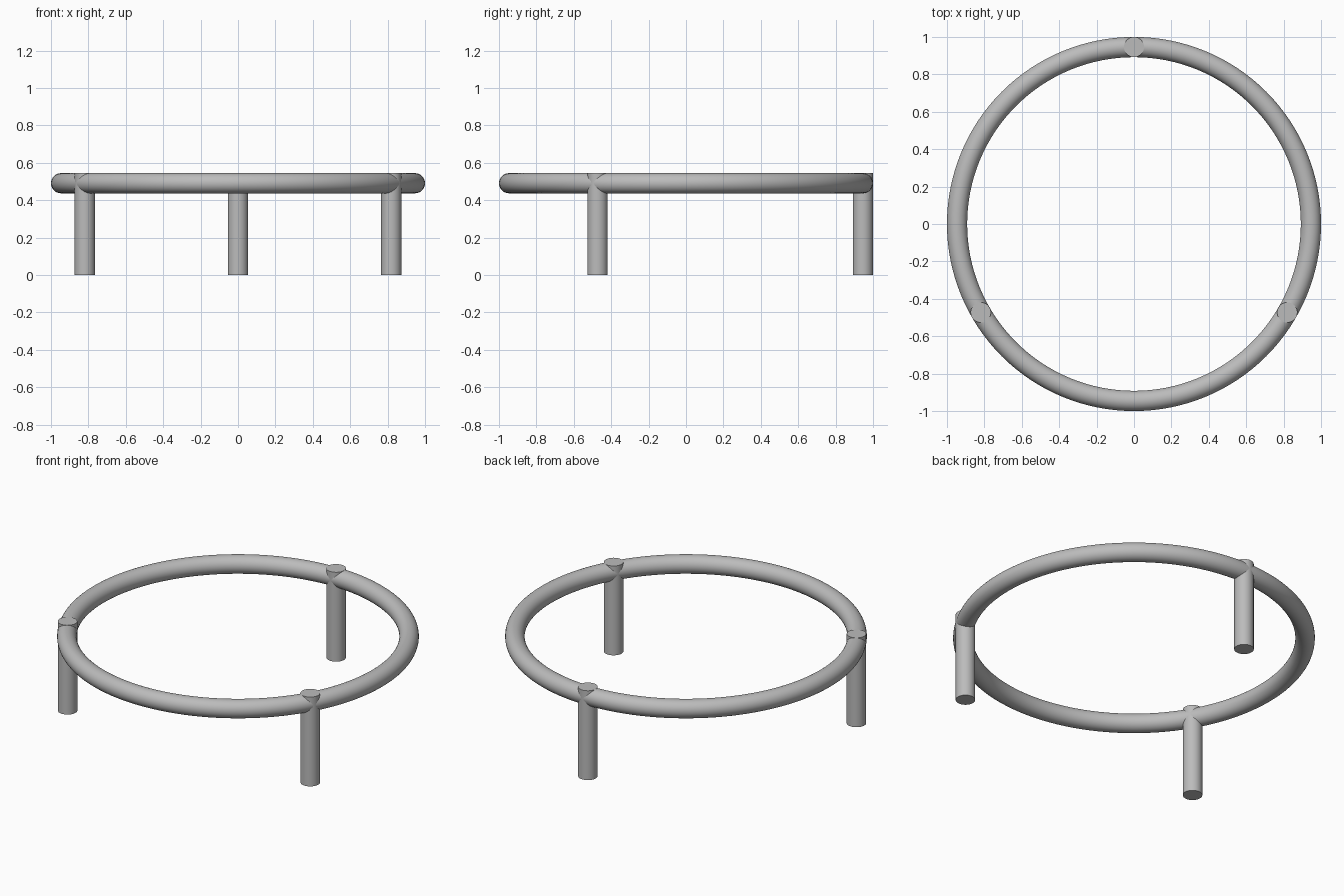
import bpy
from math import sin, cos, radians

cube = bpy.data.objects.get("Cube")
if cube:
    bpy.data.objects.remove(cube, do_unlink=True)

TUBE = 0.054            # radius of ring tube and legs
RING = 1.0 - TUBE       # radius of the ring's centre line
TOP = 0.545

# Single grey metal
grey = bpy.data.materials.new("grey metal")
grey.use_nodes = True
colour = (0.5, 0.5, 0.5, 1)
grey.diffuse_color = colour
grey.node_tree.nodes["Principled BSDF"].inputs["Base Color"].default_value = colour


def finish(name):
    obj = bpy.context.object
    obj.name = name
    obj.data.materials.append(grey)
    bpy.ops.object.shade_smooth_by_angle(angle=radians(40))


# Round ring
bpy.ops.mesh.primitive_torus_add(
    major_radius=RING, minor_radius=TUBE, major_segments=128, minor_segments=32,
    location=(0, 0, TOP - TUBE))
finish("ring")

# Three upright legs, their flat tops level with the top of the ring
for name, angle in (("back_leg", 90), ("right_leg", 210), ("left_leg", 330)):
    a = radians(angle)
    bpy.ops.mesh.primitive_cylinder_add(
        vertices=48, radius=TUBE, depth=TOP,
        location=(RING * cos(a), RING * sin(a), TOP / 2))
    finish(name)
